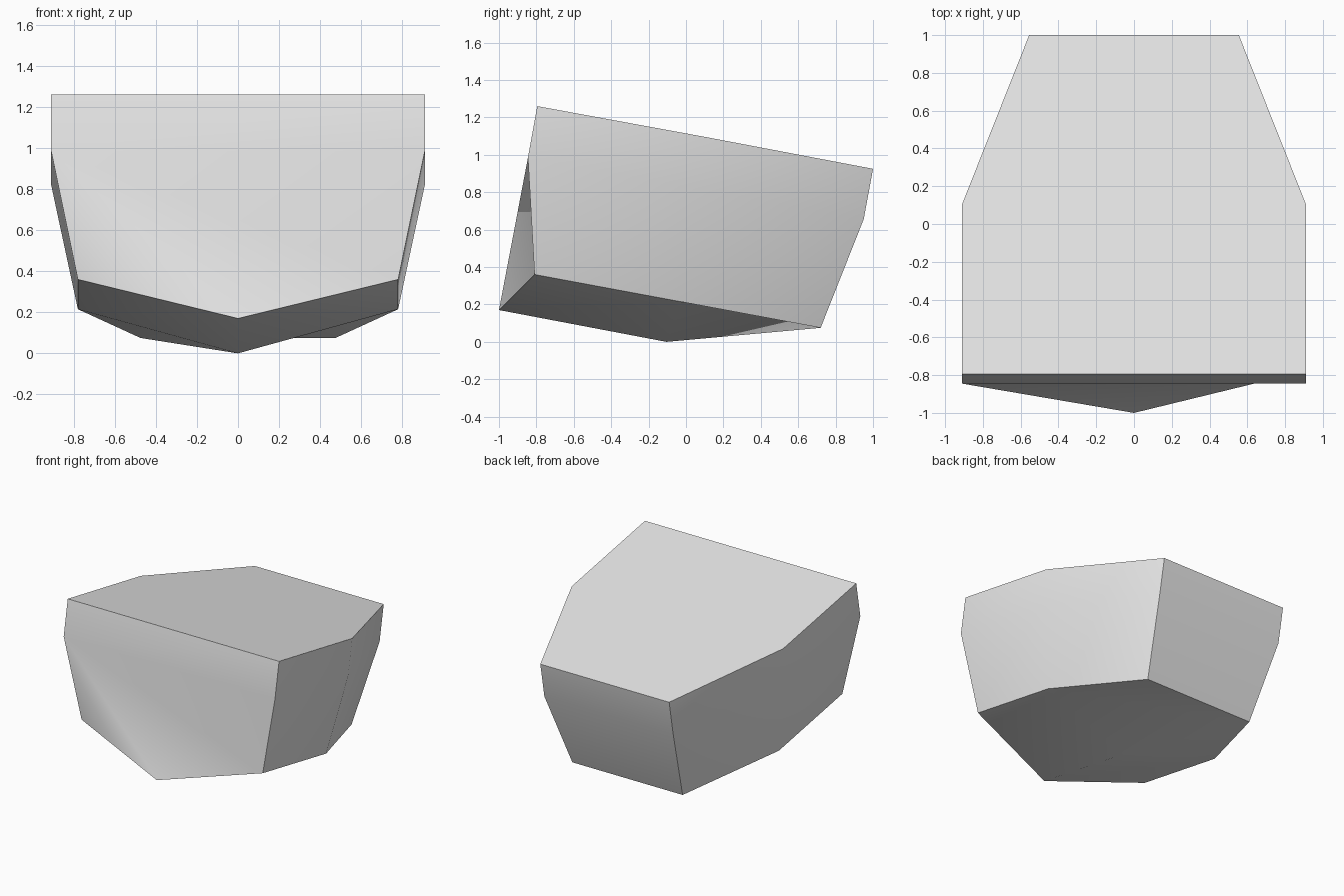
import bpy
import bmesh
import math

default_cube = bpy.data.objects.get("Cube")
if default_cube:
    bpy.data.objects.remove(default_cube, do_unlink=True)

# Plain light grey material
grey = bpy.data.materials.new("light_grey")
grey.use_nodes = True
colour = (0.8, 0.8, 0.8, 1)
grey.diffuse_color = colour
grey.node_tree.nodes["Principled BSDF"].inputs["Base Color"].default_value = colour

bm = bmesh.new()


def mirrored_ring(half_outline):
    """Loop of verts running from front right, round the back, to front left."""
    right = [bm.verts.new((-x, y, z)) for x, y, z in half_outline]
    left = [bm.verts.new(point) for point in reversed(half_outline)]
    return right + left


# Each half outline lists the front corner, side corner and back corner
top = mirrored_ring([(0.91, -0.795, 1.26), (0.91, 0.105, 1.095), (0.555, 1.0, 0.925)])
middle = mirrored_ring([(0.91, -0.845, 0.985), (0.91, 0.055, 0.82), (0.555, 0.95, 0.655)])
bottom = mirrored_ring([(0.78, -0.81, 0.36), (0.78, -0.03, 0.215), (0.475, 0.72, 0.075)])
nose = bm.verts.new((0, -1, 0.17))
keel = bm.verts.new((0, -0.105, 0))

# Flat top and the walls
bm.faces.new(top)
for upper, lower in ((top, middle), (middle, bottom)):
    for i in range(len(upper)):
        j = (i + 1) % len(upper)
        if lower is bottom and j == 0:
            continue  # the pointed lower front is built separately
        bm.faces.new((upper[i], upper[j], lower[j], lower[i]))

front_right, side_right, back_right, back_left, side_left, front_left = bottom

# Lower front wall, coming to a point at the nose
bm.faces.new((middle[0], front_right, nose))
bm.faces.new((middle[0], nose, front_left))
bm.faces.new((middle[0], front_left, middle[-1]))

# Underside, folded along the keel
bm.faces.new((nose, front_right, side_right, keel))
bm.faces.new((nose, keel, side_left, front_left))
bm.faces.new((keel, side_right, back_right))
bm.faces.new((keel, back_right, side_left))
bm.faces.new((side_left, back_right, back_left))

bmesh.ops.recalc_face_normals(bm, faces=bm.faces)
mesh = bpy.data.meshes.new("faceted_block")
bm.to_mesh(mesh)
bm.free()
mesh.materials.append(grey)

block = bpy.data.objects.new("faceted_block", mesh)
bpy.context.collection.objects.link(block)

# Soft bends within each wall, sharp edges between walls
bpy.ops.object.select_all(action='DESELECT')
block.select_set(True)
bpy.context.view_layer.objects.active = block
bpy.ops.object.shade_smooth_by_angle(angle=math.radians(40))
